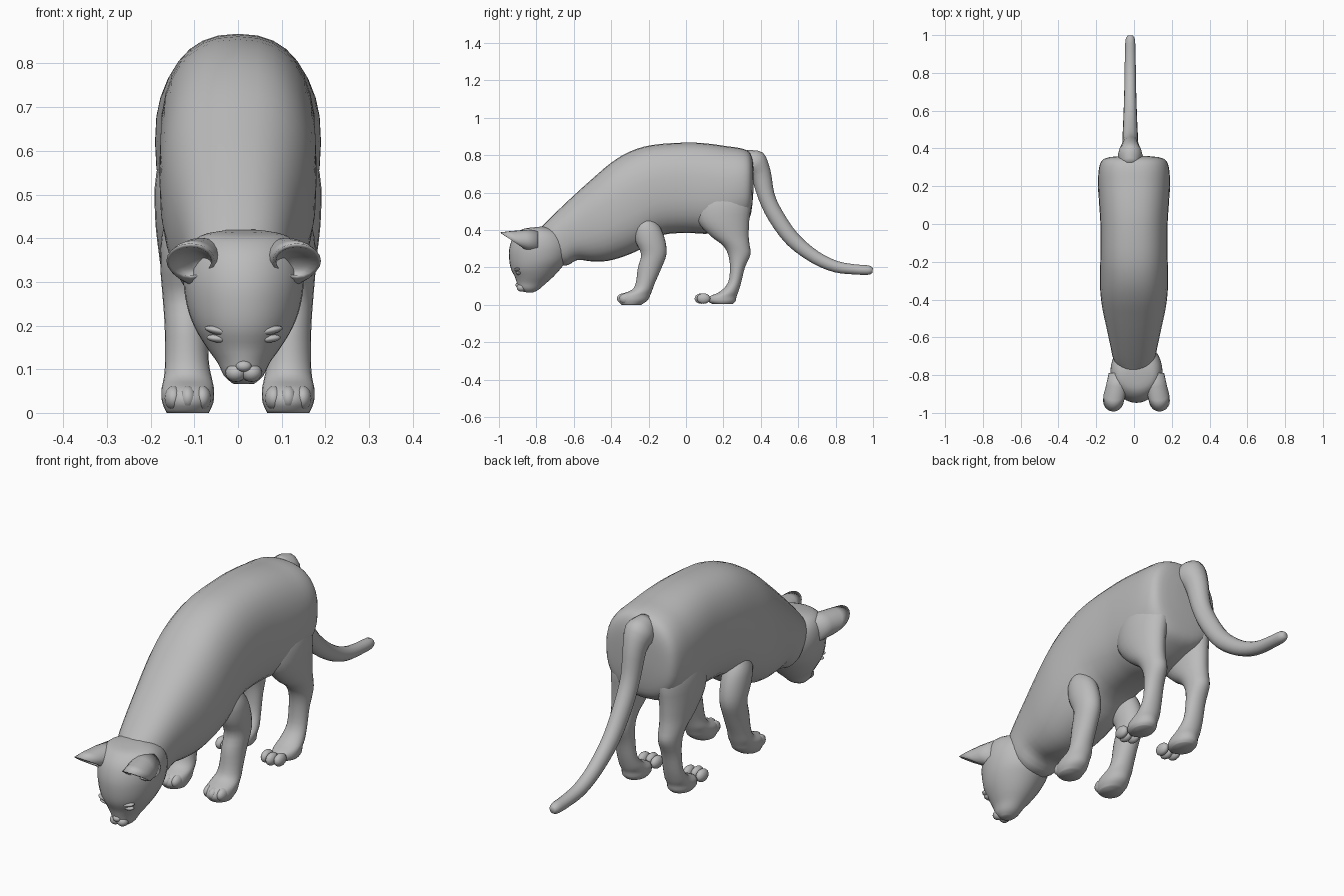
import bpy
import bmesh
import math
from mathutils import Vector, Matrix

default_cube = bpy.data.objects.get("Cube")
if default_cube:
    bpy.data.objects.remove(default_cube, do_unlink=True)

fur = bpy.data.materials.new("plain grey fur")
fur.use_nodes = True
GREY = (0.5, 0.5, 0.5, 1)
fur.diffuse_color = GREY
fur.node_tree.nodes["Principled BSDF"].inputs["Base Color"].default_value = GREY

SIDES = (("left", 1), ("right", -1))
HEAD_X = 0.013   # the head sits a touch off the centre line


def finish(bm, name):
    """Turn a bmesh into a smooth, coloured object."""
    bmesh.ops.recalc_face_normals(bm, faces=bm.faces)
    for face in bm.faces:
        face.smooth = True
    mesh = bpy.data.meshes.new(name)
    bm.to_mesh(mesh)
    bm.free()
    mesh.materials.append(fur)
    obj = bpy.data.objects.new(name, mesh)
    bpy.context.collection.objects.link(obj)
    return obj


def skin(name, rings):
    """Bridge equal rings of points and close both ends."""
    bm = bmesh.new()
    loops = [[bm.verts.new(p) for p in ring] for ring in rings]
    count = len(loops[0])
    for a, b in zip(loops, loops[1:]):
        for i in range(count):
            j = (i + 1) % count
            bm.faces.new((a[i], a[j], b[j], b[i]))
    bm.faces.new(loops[0])
    bm.faces.new(loops[-1])
    return finish(bm, name)


def smooth_rows(rows, steps=3):
    """Catmull-Rom interpolation between the section rows."""
    rows = [Vector(r) for r in rows]
    result = []
    for i in range(len(rows) - 1):
        p, q, r, s = (rows[max(0, min(len(rows) - 1, i + k))] for k in (-1, 0, 1, 2))
        for step in range(steps):
            t = step / steps
            result.append(q + (r - p) * (t / 2)
                          + (p * 2 - q * 5 + r * 4 - s) * (t * t / 2)
                          + (q * 3 - p - r * 3 + s) * (t ** 3 / 2))
    return result + [rows[-1]]


def loft(name, rows, power=2.0, count=24):
    """Each row: y, z of one edge, y, z of the opposite edge, centre x, half width."""
    rings = []
    for ya, za, yb, zb, xc, half in smooth_rows(rows):
        ring = []
        for i in range(count):
            angle = math.tau * i / count
            c, s = (math.copysign(abs(f) ** (2 / power), f)
                    for f in (math.cos(angle), math.sin(angle)))
            ring.append((xc + half * c,
                         (ya + yb) / 2 + (ya - yb) / 2 * s,
                         (za + zb) / 2 + (za - zb) / 2 * s))
        rings.append(ring)
    return skin(name, rings)


def blob(name, centre, size, tilt=0.0):
    """Small ellipsoid, tilted about the front axis."""
    bm = bmesh.new()
    matrix = (Matrix.Translation(centre) @ Matrix.Rotation(tilt, 4, 'Y')
              @ Matrix.Diagonal((*size, 1)))
    bmesh.ops.create_uvsphere(bm, u_segments=16, v_segments=10, radius=1, matrix=matrix)
    return finish(bm, name)


# Body: top edge, bottom edge, half width, from neck to rump
body = [
    (-.80, .39, -.72, .22, .07), (-.76, .43, -.64, .21, .11),
    (-.70, .49, -.58, .24, .125), (-.6, .585, -.5, .232, .145),
    (-.5, .675, -.42, .235, .165), (-.4, .76, -.33, .26, .178),
    (-.3, .82, -.24, .3, .18), (-.18, .855, -.14, .37, .178),
    (0, .868, 0, .385, .178), (.12, .862, .1, .38, .185),
    (.22, .848, .2, .39, .19), (.29, .838, .28, .42, .187),
    (.335, .82, .33, .45, .172), (.355, .78, .35, .5, .135),
    (.362, .72, .36, .6, .05),
]
loft("body", [(ya, za, yb, zb, 0, w) for ya, za, yb, zb, w in body], power=2.4, count=32)

# Head: face edge, nape edge, half width, from crown to chin
head = [
    (-.84, .412, -.76, .42, .05), (-.885, .4, -.71, .41, .1),
    (-.925, .36, -.65, .38, .128), (-.945, .3, -.62, .32, .138),
    (-.945, .24, -.63, .25, .13), (-.935, .19, -.665, .2, .112),
    (-.915, .15, -.71, .15, .085), (-.905, .12, -.755, .11, .06),
    (-.895, .09, -.79, .08, .045), (-.865, .068, -.82, .066, .025),
]
loft("head", [(ya, za, yb, zb, HEAD_X, w) for ya, za, yb, zb, w in head], count=32)

# Legs: height, front y, back y, centre x, half width
hind_leg = [
    (.66, .08, .3, .09, .06), (.55, .05, .345, .11, .077),
    (.45, .06, .338, .12, .07), (.37, .13, .335, .122, .06),
    (.32, .195, .34, .122, .053), (.27, .225, .345, .12, .048),
    (.2, .235, .315, .118, .045), (.12, .225, .295, .117, .046),
    (.07, .18, .28, .115, .053), (.045, .125, .27, .115, .056),
    (.02, .118, .265, .115, .055), (.005, .14, .25, .115, .045),
]
front_leg = [
    (.46, -.26, -.17, .11, .045), (.41, -.28, -.135, .118, .056),
    (.34, -.27, -.11, .12, .058), (.27, -.24, -.105, .12, .053),
    (.2, -.257, -.13, .118, .05), (.12, -.268, -.165, .117, .05),
    (.08, -.29, -.18, .115, .055), (.055, -.35, -.19, .115, .06),
    (.025, -.365, -.205, .115, .059), (0, -.345, -.24, .115, .048),
]
for side, sign in SIDES:
    for label, rows in (("hind", hind_leg), ("front", front_leg)):
        loft(f"{side}_{label}_leg",
             [(front, z, back, z, sign * x, w) for z, front, back, x, w in rows])
        tip = min(row[1] for row in rows)
        for toe in (-1, 0, 1):
            blob(f"{side}_{label}_toe",
                 (sign * .115 + toe * .033, tip + .032 + abs(toe) * .012, .034),
                 (.021, .036, .028))

# Tail: centre y, z, half thickness, half width
tail = [Vector(r) for r in (
    (.31, .77, .06, .05), (.365, .755, .075, .065), (.4, .7, .055, .05),
    (.43, .58, .045, .042), (.48, .475, .044, .04), (.57, .35, .041, .036),
    (.69, .255, .035, .032), (.8, .205, .031, .03), (.9, .19, .027, .028),
    (.975, .186, .025, .025), (.998, .184, .013, .013))]
tail_rows = []
for i, (y, z, thick, wide) in enumerate(tail):
    run = (tail[min(i + 1, len(tail) - 1)] - tail[max(i - 1, 0)]).xy.normalized()
    dy, dz = -run.y * thick, run.x * thick
    tail_rows.append((y + dy, z + dz, y - dy, z - dz, -.02, wide))
loft("tail", tail_rows, count=16)

# Ears: cupped, with the upper rim reaching forward to a tip
# Each ring: centre x, y, z, half width, half height, forward slant
ear = [
    (.085, -.79, .34, .062, .06, 0), (.1, -.85, .345, .06, .056, .01),
    (.115, -.9, .347, .058, .048, .035), (.122, -.935, .348, .055, .04, .058),
    (.122, -.934, .347, .048, .033, .052), (.112, -.9, .343, .037, .027, .03),
    (.1, -.875, .34, .02, .015, .01),
]
for side, sign in SIDES:
    rings = []
    for x, y, z, wide, tall, slant in ear:
        ring = []
        for i in range(20):
            a = math.tau * i / 20
            c, s = math.cos(a), math.sin(a)
            ring.append((HEAD_X + sign * (x + wide * c), y - slant * s, z + tall * s))
        rings.append(ring)
    skin(f"{side}_ear", rings)

    # Eyes, brows and muzzle
    blob(f"{side}_eye", (HEAD_X + sign * .06, -.895, .17), (.025, .015, .009), sign * -.12)
    blob(f"{side}_brow", (HEAD_X + sign * .056, -.9, .188), (.034, .02, .01), sign * -.2)
    blob(f"{side}_muzzle", (HEAD_X + sign * .018, -.88, .092), (.024, .025, .021))
blob("nose", (HEAD_X, -.898, .107), (.018, .014, .013))
